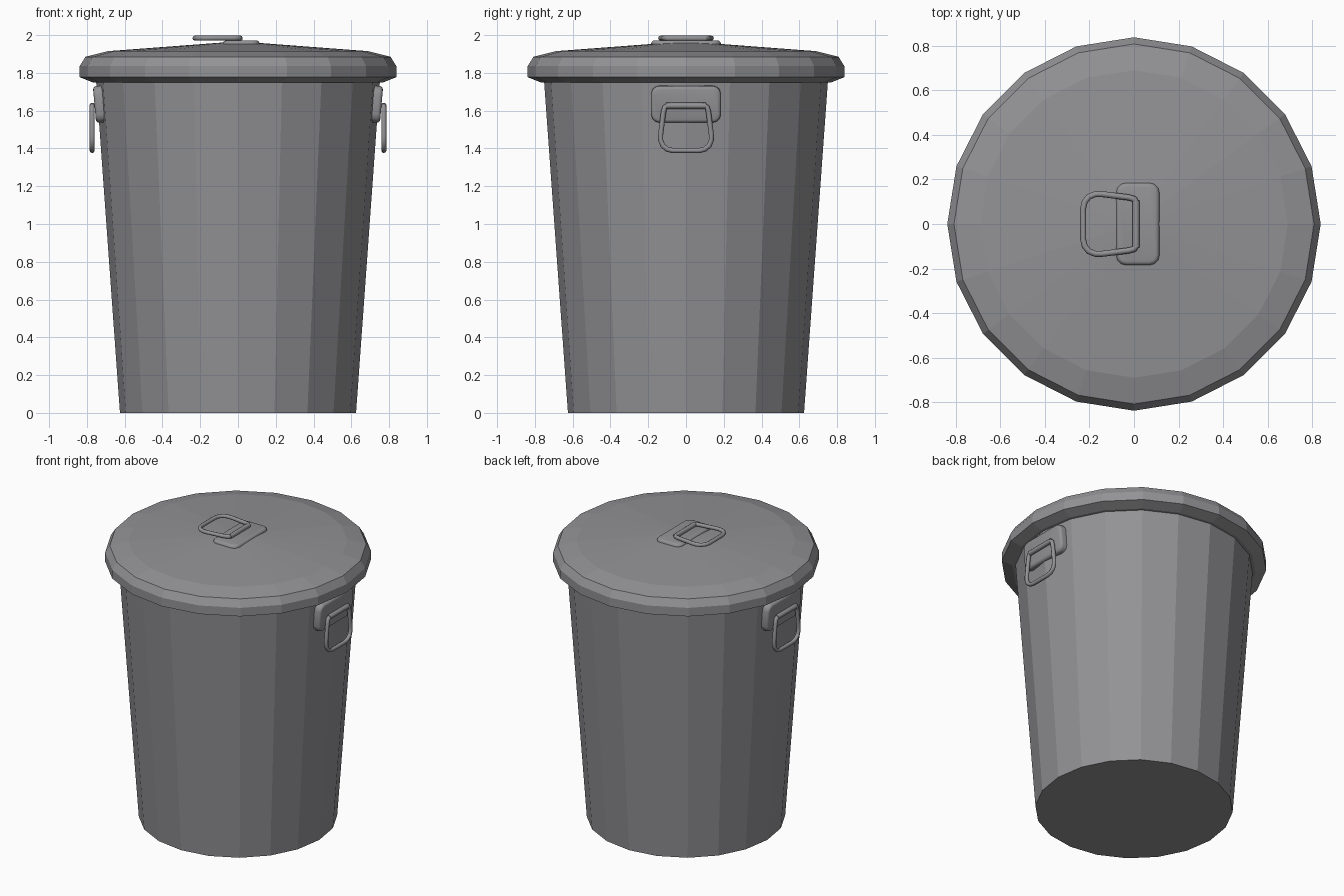
import bpy, bmesh, math
from mathutils import Matrix, Vector

if "Cube" in bpy.data.objects:
    bpy.data.objects.remove(bpy.data.objects["Cube"])

SIDES = 20
grey = bpy.data.materials.new("galvanised grey")
grey.diffuse_color = (0.29, 0.29, 0.305, 1)
grey.use_nodes = True
grey.node_tree.nodes["Principled BSDF"].inputs["Base Color"].default_value = grey.diffuse_color


def add_object(name, bm, smooth=False, matrix=Matrix()):
    bmesh.ops.transform(bm, matrix=matrix, verts=bm.verts)
    bmesh.ops.recalc_face_normals(bm, faces=bm.faces)
    me = bpy.data.meshes.new(name)
    bm.to_mesh(me)
    bm.free()
    me.materials.append(grey)
    ob = bpy.data.objects.new(name, me)
    bpy.context.collection.objects.link(ob)
    if smooth:
        me.shade_smooth()
    return ob


def sweep(bm, rings, closed=False):
    """Join consecutive rings of points with quads."""
    loops = [[bm.verts.new(p) for p in r] for r in rings]
    pairs = list(zip(loops, loops[1:]))
    if closed:
        pairs.append((loops[-1], loops[0]))
    for a, b in pairs:
        n = len(a)
        for i in range(n):
            j = (i + 1) % n
            bm.faces.new((a[i], a[j], b[j], b[i]))
    return loops


def circle(r, z):
    return [(r * math.cos(2 * math.pi * i / SIDES),
             r * math.sin(2 * math.pi * i / SIDES), z) for i in range(SIDES)]


# tapered bin body with a closed bottom
bm = bmesh.new()
loops = sweep(bm, [circle(0.625, 0), circle(0.752, 1.765)])
bm.faces.new(loops[0])
bm.faces.new(loops[-1])
add_object("bin_body", bm)

# domed lid with a rolled rim
bm = bmesh.new()
profile = [(0.75, 1.75), (0.77, 1.75), (0.838, 1.777), (0.838, 1.836),
           (0.808, 1.885), (0.69, 1.915)]
loops = sweep(bm, [circle(r, z) for r, z in profile])
apex = bm.verts.new((0, 0, 1.967))
for i in range(SIDES):
    bm.faces.new((loops[-1][i], loops[-1][(i + 1) % SIDES], apex))
add_object("lid", bm)


def handle_plate(name, frame, tilt):
    bm = bmesh.new()
    bmesh.ops.create_cube(bm, size=1, matrix=Matrix.Diagonal((0.37, 0.195, 0.05, 1)))
    corners = [e for e in bm.edges
               if abs(e.verts[0].co.z - e.verts[1].co.z) > 0.01]
    bmesh.ops.bevel(bm, geom=corners, offset=0.045, segments=3,
                    profile=0.5, affect='EDGES')
    rim = [e for e in bm.edges if all(v.co.z > 0.02 for v in e.verts)]
    bmesh.ops.bevel(bm, geom=rim, offset=0.018, segments=3,
                    profile=0.5, affect='EDGES')
    add_object(name, bm, True, frame @ Matrix.Rotation(tilt, 4, 'X'))
    bpy.context.view_layer.objects.active = bpy.data.objects[name]
    bpy.data.objects[name].select_set(True)
    bpy.ops.object.shade_smooth_by_angle(angle=math.radians(35))
    bpy.data.objects[name].select_set(False)


def handle_ring(name, frame):
    # half outline from bottom to top, mirrored across the middle
    half = [(0.07, -0.245), (0.1, -0.238), (0.123, -0.219), (0.134, -0.19),
            (0.134, -0.16), (0.119, -0.04), (0.112, -0.016), (0.095, -0.005)]
    path = [Vector((u, v, 0.037)) for u, v in half]
    path += [Vector((-u, v, 0.037)) for u, v in reversed(half)]
    rings, n = [], len(path)
    for i, p in enumerate(path):
        t = ((p - path[i - 1]).normalized() + (path[(i + 1) % n] - p).normalized()).normalized()
        side = t.cross(Vector((0, 0, 1)))
        rings.append([p + 0.0135 * (math.cos(a) * side + math.sin(a) * Vector((0, 0, 1)))
                      for a in [k * math.pi / 4 for k in range(8)]])
    bm = bmesh.new()
    sweep(bm, rings, closed=True)
    add_object(name, bm, True, frame)


def handle_hinge(name, frame):
    bm = bmesh.new()
    bmesh.ops.create_cone(bm, cap_ends=True, segments=10, radius1=0.016, radius2=0.016,
                          depth=0.21, matrix=Matrix.Translation((0, -0.008, 0.036))
                          @ Matrix.Rotation(math.pi / 2, 4, 'Y'))
    ob = add_object(name, bm, False, frame)
    for p in ob.data.polygons:
        p.use_smooth = len(p.vertices) == 4


def frame_from(u, v, w, origin):
    m = Matrix((u, v, w)).transposed().to_4x4()
    m.translation = origin
    return m


# handles on both sides and on the lid: (across, up, outward, centre, plate tilt)
handles = {
    "right": ((0, 1, 0), (0, 0, 1), (1, 0, 0), (0.735, 0, 1.634), 5),
    "left": ((0, -1, 0), (0, 0, 1), (-1, 0, 0), (-0.735, 0, 1.634), 5),
    "lid": ((0, -1, 0), (1, 0, 0), (0, 0, 1), (0.017, 0, 1.947), 0),
}
for key, (u, v, w, origin, tilt) in handles.items():
    f = frame_from(u, v, w, origin)
    handle_plate(key + "_handle_plate", f, math.radians(tilt))
    handle_ring(key + "_handle_ring", f)
    handle_hinge(key + "_handle_hinge", f)
